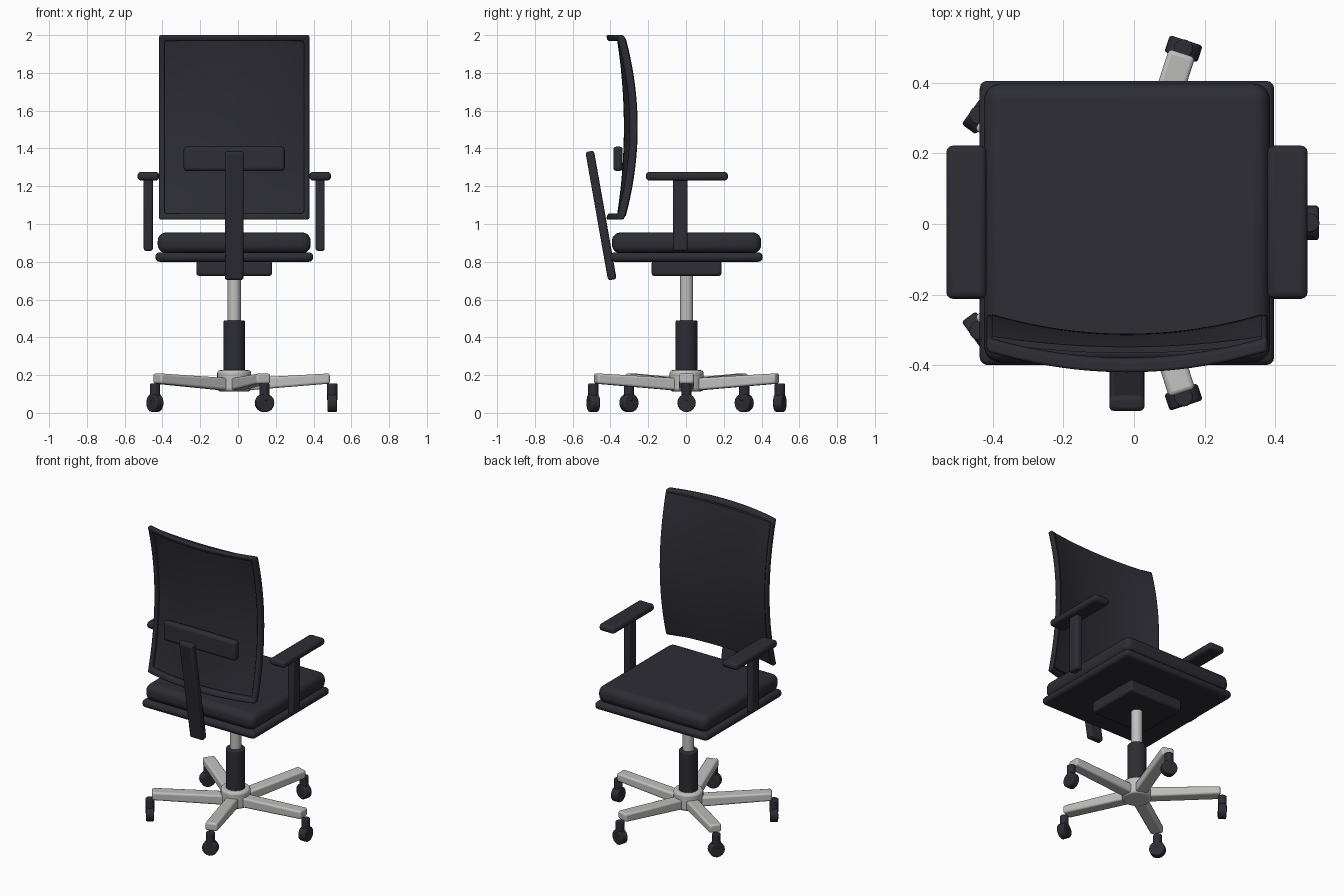
import bpy, bmesh, math
from mathutils import Matrix, Vector

cube = bpy.data.objects.get("Cube")
if cube:
    bpy.data.objects.remove(cube, do_unlink=True)


def material(name, rgb):
    m = bpy.data.materials.new(name)
    m.use_nodes = True
    m.diffuse_color = (*rgb, 1)
    bsdf = m.node_tree.nodes["Principled BSDF"]
    bsdf.inputs["Base Color"].default_value = (*rgb, 1)
    bsdf.inputs["Roughness"].default_value = 0.6
    return m


DARK = material("charcoal", (0.026, 0.026, 0.035))
GREY = material("light grey metal", (0.52, 0.52, 0.51))
CX = -0.02  # centre line of the chair


def finish(name, bm, mat, bevel=0.0, segments=3):
    bmesh.ops.recalc_face_normals(bm, faces=bm.faces)
    mesh = bpy.data.meshes.new(name)
    bm.to_mesh(mesh)
    bm.free()
    mesh.materials.append(mat)
    ob = bpy.data.objects.new(name, mesh)
    bpy.context.collection.objects.link(ob)
    if bevel:
        mod = ob.modifiers.new("Bevel", 'BEVEL')
        mod.width, mod.segments = bevel, segments
        mod.limit_method = 'ANGLE'
        mod.angle_limit = math.radians(40)
    bpy.ops.object.select_all(action='DESELECT')
    ob.select_set(True)
    bpy.context.view_layer.objects.active = ob
    bpy.ops.object.shade_smooth_by_angle(angle=math.radians(35))
    return ob


def box(name, centre, size, bevel, mat=DARK, tilt=0.0, segments=3):
    bm = bmesh.new()
    bmesh.ops.create_cube(bm, size=1)
    bmesh.ops.scale(bm, vec=size, verts=bm.verts)
    ob = finish(name, bm, mat, bevel, segments)
    ob.location = centre
    ob.rotation_euler.x = tilt
    return ob


def tube(name, centre, radius, depth, mat, bevel=0.0, sides=32, turn=None):
    bm = bmesh.new()
    bmesh.ops.create_cone(bm, cap_ends=True, segments=sides,
                          radius1=radius, radius2=radius, depth=depth)
    if turn:
        bmesh.ops.transform(bm, matrix=turn, verts=bm.verts)
    ob = finish(name, bm, mat, bevel)
    ob.location = centre
    return ob


# Seat
box("seat_plate", (CX, 0.003, 0.825), (0.835, 0.806, 0.05), 0.022)
box("seat_cushion", (CX, 0.003, 0.9), (0.81, 0.79, 0.11), 0.045, segments=5)
box("seat_mechanism", (CX, 0.003, 0.765), (0.4, 0.37, 0.08), 0.015)

# Armrests
for side, label in ((-1, "right"), (1, "left")):
    box(label + "_arm_post", (CX + side * 0.455, -0.03, 1.05),
        (0.048, 0.078, 0.385), 0.012)
    box(label + "_arm_pad", (CX + side * 0.455, 0.005, 1.253),
        (0.114, 0.434, 0.046), 0.018)

# Back support
box("back_spine", (CX, -0.45, 1.045), (0.1, 0.046, 0.69), 0.014,
    tilt=math.radians(10))
box("lumbar_bracket", (CX, -0.36, 1.345), (0.535, 0.05, 0.13), 0.018)

# Backrest: doubly curved frame around a thin recessed sheet
HALF_W, HALF_H, MID_Z = 0.398, 0.488, 1.512


def shell_y(u, w):
    return -0.255 - 0.06 * (1 - u * u) - 0.07 * w * w


def curved_point(u, w, y):
    return Vector((CX + u * HALF_W, y, MID_Z + w * HALF_H))


def span(limit, count):
    return [limit * (2 * i / count - 1) for i in range(count + 1)]


def slab(name, us, ws, front, thick, keep, bevel=0.0):
    bm = bmesh.new()
    grid = {(i, j): bm.verts.new(curved_point(u, w, front(u, w)))
            for i, u in enumerate(us) for j, w in enumerate(ws)}
    for i in range(len(us) - 1):
        for j in range(len(ws) - 1):
            if keep(i, j):
                bm.faces.new([grid[i, j], grid[i + 1, j],
                              grid[i + 1, j + 1], grid[i, j + 1]])
    loose = [v for v in bm.verts if not v.link_faces]
    bmesh.ops.delete(bm, geom=loose, context='VERTS')
    # extrude the surface backwards into a closed solid
    out = bmesh.ops.extrude_face_region(bm, geom=bm.faces[:],
                                        use_keep_orig=True)
    moved = [g for g in out["geom"] if isinstance(g, bmesh.types.BMVert)]
    bmesh.ops.translate(bm, vec=(0, -thick, 0), verts=moved)
    return finish(name, bm, DARK, bevel)


frame_u = [-1] + span(0.925, 20) + [1]
frame_w = [-1] + span(0.935, 24) + [1]
slab("backrest_frame", frame_u, frame_w, shell_y, 0.038,
     lambda i, j: i in (0, len(frame_u) - 2) or j in (0, len(frame_w) - 2),
     bevel=0.01)
slab("backrest_sheet", span(0.96, 20), span(0.965, 24),
     lambda u, w: shell_y(u, w) + 0.004 + 0.03 * w * w * (1 - u * u),
     0.018, lambda i, j: True)

# Gas lift and hub
tube("lift_piston", (CX, 0.003, 0.6), 0.035, 0.27, GREY)
tube("lift_sleeve", (CX, 0.003, 0.35), 0.058, 0.28, DARK, 0.008)
tube("base_hub", (CX, 0.003, 0.17), 0.09, 0.112, GREY, 0.015)

# Five-star base with casters
for k in range(5):
    angle = math.radians(72 * k)
    spin = Matrix.Rotation(angle, 4, 'Z')
    place = Matrix.Translation((CX, 0.003, 0)) @ spin

    bm = bmesh.new()
    bmesh.ops.create_cube(bm, size=1)
    for v in bm.verts:
        outer = v.co.x > 0
        v.co.x = 0.506 if outer else 0.04
        v.co.y *= 0.078
        v.co.z = (0.182 if outer else 0.15) + v.co.z * (0.054 if outer else 0.066)
    leg = finish(f"base_leg_{k + 1}", bm, GREY, 0.012)
    leg.matrix_world = place

    hub = place @ Vector((0.519, 0, 0))
    tube(f"caster_stem_{k + 1}", hub + Vector((0, 0, 0.11)), 0.027, 0.09,
         DARK, 0.005, 16)
    tube(f"caster_wheel_{k + 1}", hub + Vector((0, 0, 0.053)), 0.049, 0.05,
         DARK, 0.008, 16, spin @ Matrix.Rotation(math.pi / 2, 4, 'Y'))
